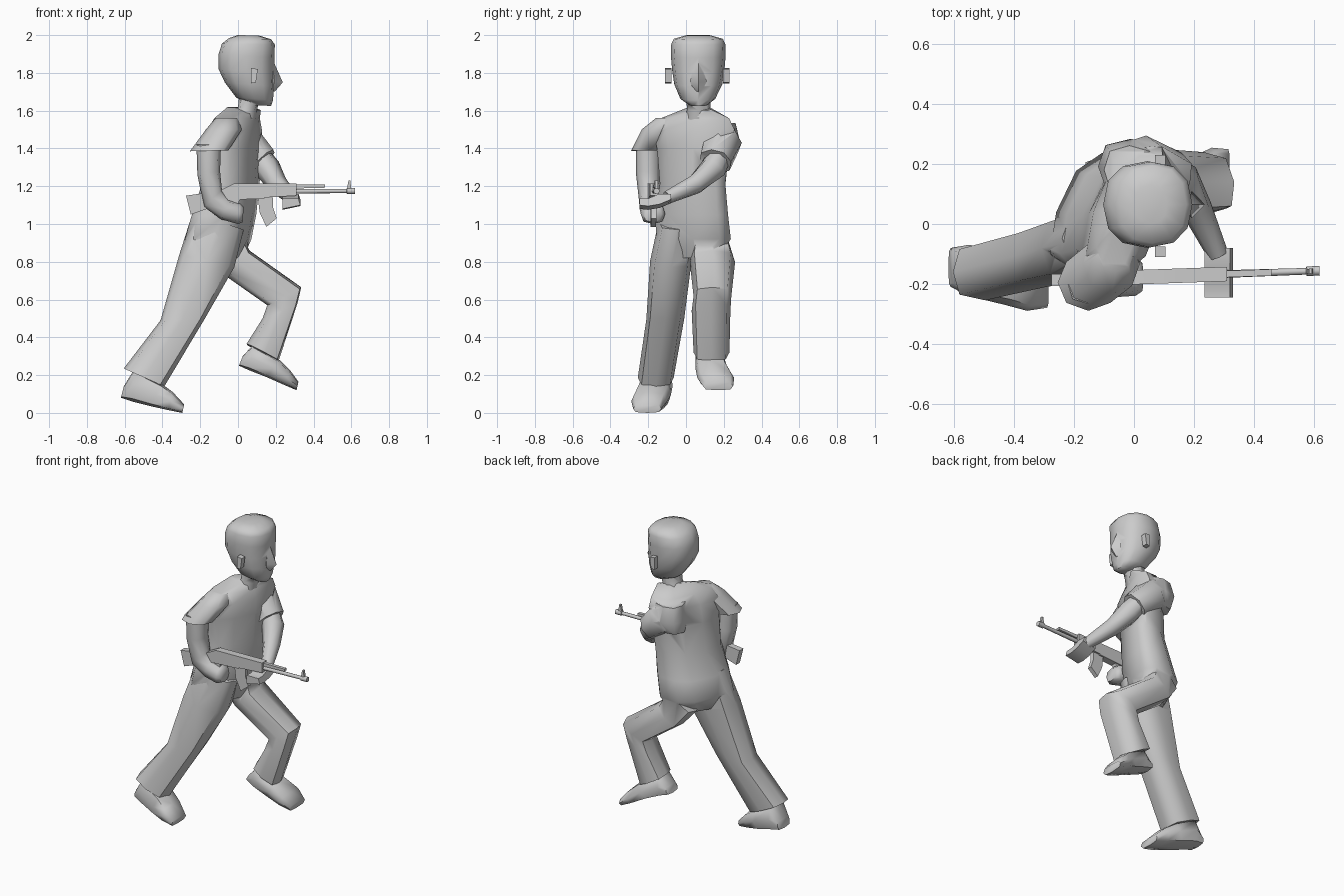
import bpy, bmesh, math
from mathutils import Vector


def shade(ob, angle):
    bpy.ops.object.select_all(action='DESELECT')
    ob.select_set(True)
    bpy.context.view_layer.objects.active = ob
    bpy.ops.object.shade_smooth_by_angle(angle=math.radians(angle))


def skin(name, rings, angle=60):
    bm = bmesh.new()
    loops = [[bm.verts.new(p) for p in r] for r in rings]
    n = len(loops[0])
    for a, b in zip(loops, loops[1:]):
        for i in range(n):
            bm.faces.new((a[i], a[(i + 1) % n], b[(i + 1) % n], b[i]))
    bm.faces.new(loops[0])
    bm.faces.new(loops[-1])
    bmesh.ops.recalc_face_normals(bm, faces=bm.faces)
    me = bpy.data.meshes.new(name)
    bm.to_mesh(me)
    bm.free()
    ob = bpy.data.objects.new(name, me)
    bpy.context.collection.objects.link(ob)
    shade(ob, angle)
    return ob


# Merge overlapping parts into the first one
def weld(base, others):
    for o in others:
        bpy.context.view_layer.objects.active = base
        m = base.modifiers.new("union", 'BOOLEAN')
        m.operation, m.object, m.solver = 'UNION', o, 'EXACT'
        bpy.ops.object.modifier_apply(modifier=m.name)
        bpy.data.objects.remove(o)
    shade(base, 60)


def oval(c, u, v, n=8, power=0.75):
    pts = []
    for i in range(n):
        t = 2 * math.pi * i / n
        k = [math.copysign(abs(f) ** power, f) if abs(f) > 1e-6 else 0
             for f in (math.cos(t), math.sin(t))]
        pts.append(c + u * k[0] + v * k[1])
    return pts


# Cross-sections: back x, back z, front x, front z, y min, y max
def loft(name, sections, n=8, power=0.75, twist=0.0):
    rings = []
    for bx, bz, fx, fz, y0, y1 in sections:
        c = Vector(((bx + fx) / 2, (y0 + y1) / 2, (bz + fz) / 2))
        u = Vector(((fx - bx) / 2, 0, (fz - bz) / 2))
        v = Vector((twist, (y1 - y0) / 2, 0))
        rings.append(oval(c, u, v, n, power))
    return skin(name, rings)


# Round limb following a path of (x, y, z, radius)
def limb(name, path):
    rings = []
    for i, (x, y, z, r) in enumerate(path):
        a, b = path[max(i - 1, 0)], path[min(i + 1, len(path) - 1)]
        d = (Vector(b[:3]) - Vector(a[:3])).normalized()
        u = d.cross(Vector((0, 0, 1))).normalized()
        rings.append(oval(Vector((x, y, z)), u * r, d.cross(u) * r, 8, 0.9))
    return skin(name, rings)


# Side profile (x, z) given thickness along the slightly turned weapon line
def gun_part(name, profile, half):
    return skin(name, [[Vector((x, -0.178 + 0.035 * x + s * half, z)) for x, z in profile]
                       for s in (-1, 1)], 30)


# Torso, neck and head
torso = loft("clothed_body", [
    (-.2, .82, .0, .82, -.11, .17),
    (-.26, .92, .05, .92, -.165, .245),
    (-.225, 1.04, .075, 1.05, -.165, .23),
    (-.17, 1.2, .09, 1.22, -.145, .215),
    (-.15, 1.38, .1, 1.4, -.16, .235),
    (-.135, 1.5, .1, 1.5, -.18, .265),
    (-.095, 1.56, .085, 1.56, -.14, .235),
    (-.02, 1.62, .085, 1.6, .0, .135)], 10, 0.75, 0.065)
neck = loft("neck", [(-.03, 1.57, .09, 1.55, .0, .135), (.0, 1.62, .1, 1.6, .005, .13),
                     (.01, 1.72, .12, 1.68, 0, .13)])
head = loft("head", [
    (.07, 1.63, .175, 1.625, .02, .11),
    (-.01, 1.67, .185, 1.655, -.03, .155),
    (-.07, 1.75, .192, 1.73, -.062, .192),
    (-.103, 1.82, .192, 1.8, -.073, .203),
    (-.103, 1.9, .193, 1.88, -.08, .21),
    (-.085, 1.955, .195, 1.95, -.078, .208),
    (-.05, 1.983, .175, 1.978, -.065, .195),
    (.0, 2.0, .11, 1.998, .0, .13)], 12, 0.85)
nose = loft("nose", [(.17, 1.85, .193, 1.85, .05, .08), (.15, 1.76, .237, 1.75, .02, .11),
                     (.16, 1.705, .194, 1.7, .045, .085)], 4, 1)
weld(head, [nose, neck])
for side, y in (("right", -.093), ("left", .213)):
    skin(side + "_ear", [[Vector((x, y + s * .017, z)) for x, z in
                          ((.07, 1.745), (.095, 1.75), (.105, 1.82), (.07, 1.825))]
                         for s in (-1, 1)])

# Right arm held back at the grip
right_sleeve = loft("right_sleeve", [
    (-.12, 1.56, .0, 1.56, -.16, -.04),
    (-.17, 1.5, .02, 1.5, -.235, -.03),
    (-.255, 1.385, -.05, 1.39, -.29, -.1)], 8, 0.95)
loft("right_arm", [
    (-.22, 1.42, -.09, 1.42, -.265, -.14),
    (-.215, 1.26, -.095, 1.28, -.265, -.14),
    (-.18, 1.09, -.085, 1.18, -.25, -.14),
    (-.09, 1.025, -.05, 1.13, -.245, -.12),
    (.0, 1.0, .01, 1.11, -.24, -.11),
    (.025, 1.01, .03, 1.09, -.225, -.13)])

# Left arm reaching across to the fore-end
left_shoulder = loft("left_shoulder", [
    (-.11, 1.36, .1, 1.36, .1, .255),
    (-.12, 1.44, .1, 1.44, .1, .285),
    (-.1, 1.535, .07, 1.535, .1, .262)])
left_sleeve = limb("left_sleeve", [(-.02, .17, 1.46, .1), (.03, .19, 1.43, .106), (.13, .155, 1.33, .088)])
limb("left_arm", [(.09, .19, 1.39, .06), (.155, .145, 1.295, .068), (.21, .05, 1.21, .052),
                  (.28, -.1, 1.14, .035)])
skin("left_hand", [[Vector((x, y, z)) for x, z in ((.235, lo), (.33, lo + .02), (.32, hi), (.235, hi))]
                   for y, lo, hi in ((-.08, 1.11, 1.16), (-.14, 1.085, 1.16),
                                     (-.2, 1.075, 1.135), (-.245, 1.08, 1.135))])

# Trailing right leg and shoe
right_leg = loft("right_leg", [
    (-.24, 1.06, .03, .97, -.145, .05),
    (-.31, .84, -.02, .77, -.19, .03),
    (-.41, .49, -.175, .5, -.21, -.01),
    (-.605, .235, -.39, .14, -.255, -.065)], 8, 0.65)
loft("right_shoe", [
    (-.62, .08, -.605, .14, -.21, -.08),
    (-.56, .06, -.55, .23, -.24, -.07),
    (-.46, .035, -.405, .155, -.27, -.08),
    (-.37, .015, -.345, .11, -.29, -.1),
    (-.295, 0, -.285, .045, -.28, -.13)], 8, 0.6)

# Raised left leg and shoe
left_leg = loft("left_leg", [
    (-.17, .84, .01, .98, .04, .225),
    (-.08, .735, .06, .86, .02, .26),
    (.155, .57, .335, .665, .04, .24),
    (.13, .5, .315, .58, .03, .235),
    (.045, .365, .215, .275, .04, .23)], 8, 0.65, -.012)
loft("left_shoe", [
    (.005, .25, .025, .3, .07, .19),
    (.06, .225, .08, .36, .05, .2),
    (.15, .19, .22, .28, .05, .22),
    (.24, .15, .28, .22, .06, .255),
    (.31, .12, .32, .165, .09, .25)], 8, 0.6)

weld(torso, [left_shoulder, left_sleeve, right_sleeve, right_leg, left_leg])

# Rifle
gun_part("rifle_stock", [(-.275, 1.15), (-.25, 1.05), (-.08, 1.11), (-.03, 1.13), (-.03, 1.175),
                         (-.1, 1.175)], .02)
gun_part("rifle_receiver", [(-.1, 1.125), (.14, 1.135), (.14, 1.215), (-.02, 1.215), (-.1, 1.175)], .024)
gun_part("rifle_fore_end", [(.14, 1.14), (.31, 1.15), (.31, 1.215), (.14, 1.215)], .024)
gun_part("rifle_grip", [(-.05, 1.13), (.01, 1.13), (-.03, 1.03), (-.07, 1.04)], .017)
gun_part("rifle_magazine", [(.105, 1.14), (.185, 1.14), (.185, 1.09), (.205, 1.03), (.15, .985),
                            (.115, 1.06)], .014)
gun_part("rifle_gas_tube", [(.3, 1.188), (.46, 1.192), (.46, 1.208), (.3, 1.21)], .011)
gun_part("rifle_front_sight", [(.575, 1.175), (.6, 1.175), (.595, 1.23), (.585, 1.23)], .008)
limb("rifle_barrel", [(.28, -.168, 1.173, .013), (.575, -.158, 1.175, .011),
                      (.577, -.158, 1.175, .016), (.62, -.156, 1.175, .016)])
